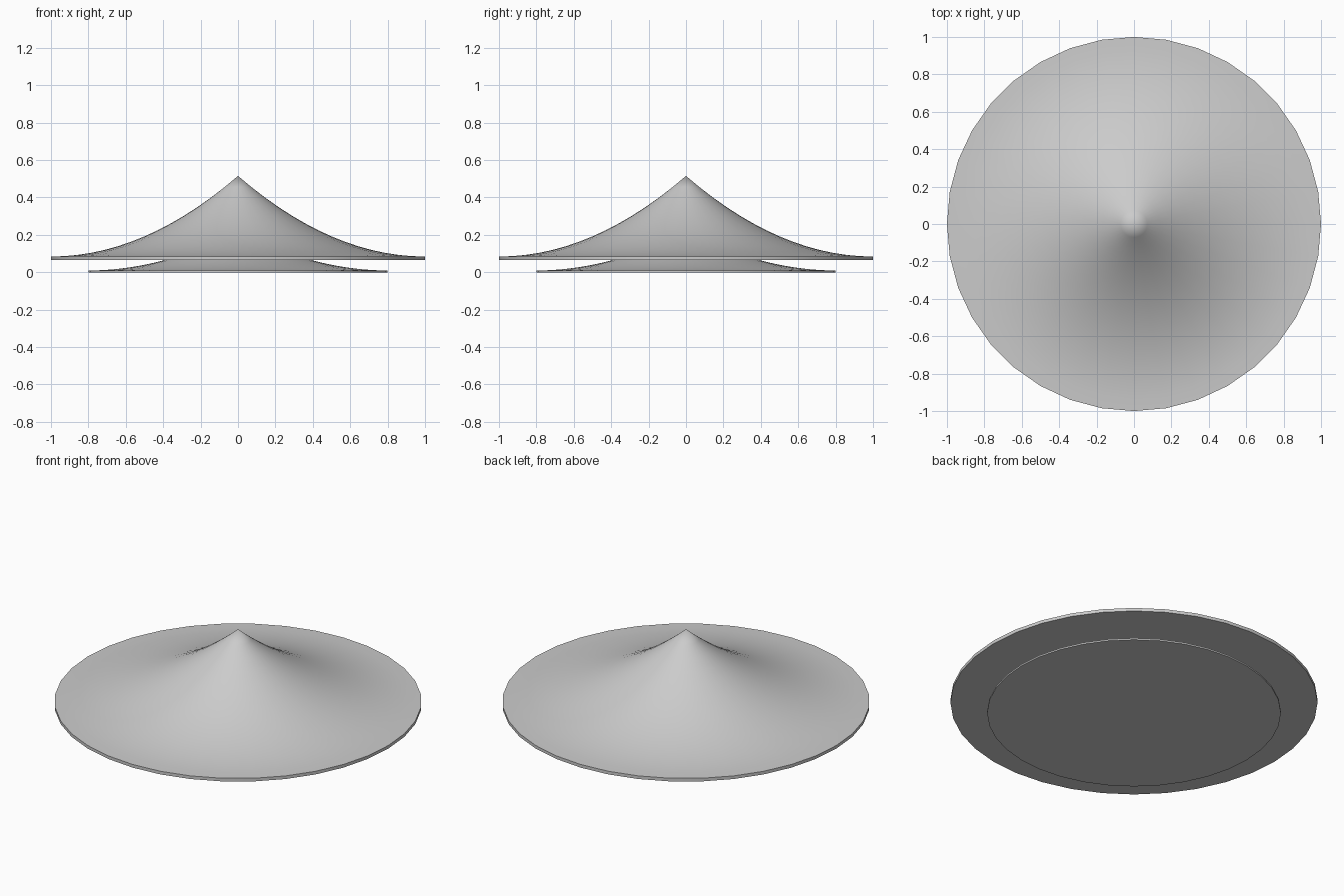
import bpy, bmesh, math

if "Cube" in bpy.data.objects:
    bpy.data.objects.remove(bpy.data.objects["Cube"])

SIDES = 36


def roof_tier(name, radius, base, rim, height):
    """Flat-bottomed disc with a thin rim and a concave sweep up to a point."""
    steps = 14
    bm = bmesh.new()

    def ring(r, z):
        return [bm.verts.new((r * math.cos(a), r * math.sin(a), z))
                for a in (2 * math.pi * i / SIDES for i in range(SIDES))]

    # Rim, then the parabolic slope
    rings = [ring(radius, base)]
    for k in range(steps):
        t = 1 - k / steps
        rings.append(ring(radius * t, base + rim + (height - rim) * (1 - t) ** 2))
    for low, high in zip(rings, rings[1:]):
        for i in range(SIDES):
            j = (i + 1) % SIDES
            bm.faces.new((low[i], low[j], high[j], high[i]))

    # Peak and underside
    tip = bm.verts.new((0, 0, base + height))
    for i in range(SIDES):
        bm.faces.new((rings[-1][i], rings[-1][(i + 1) % SIDES], tip))
    bm.faces.new(rings[0][::-1])

    mesh = bpy.data.meshes.new(name)
    bm.to_mesh(mesh)
    bm.free()
    obj = bpy.data.objects.new(name, mesh)
    bpy.context.collection.objects.link(obj)
    bpy.ops.object.select_all(action='DESELECT')
    obj.select_set(True)
    bpy.context.view_layer.objects.active = obj
    bpy.ops.object.shade_smooth_by_angle(angle=math.radians(30))
    return obj


# Wide upper tier and the smaller, flatter one under it
roof_tier("upper_roof", 1.0, 0.065, 0.019, 0.45)
roof_tier("lower_roof", 0.8, 0.0, 0.0095, 0.225)
